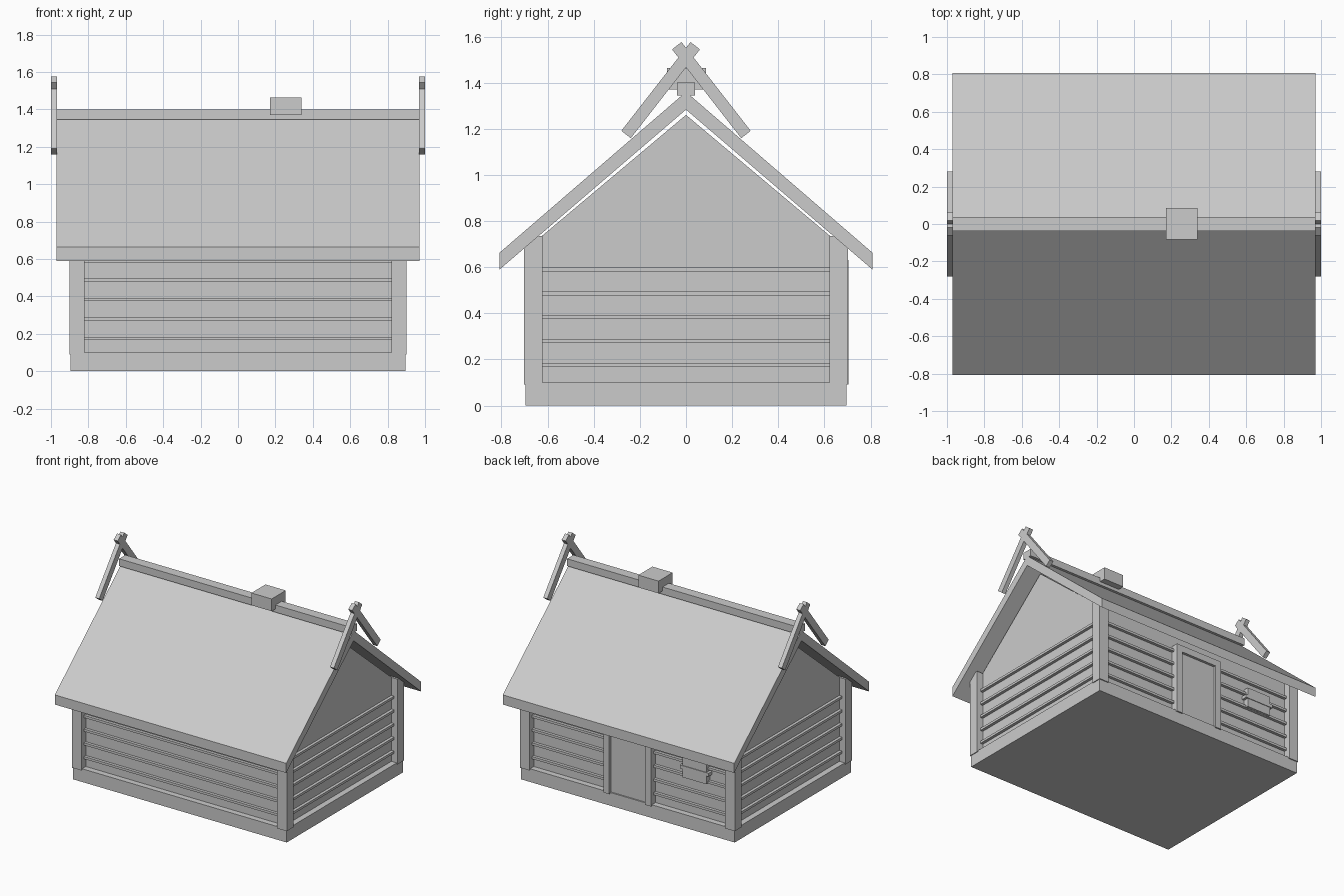
import bpy, bmesh
from math import hypot

if "Cube" in bpy.data.objects:
    bpy.data.objects.remove(bpy.data.objects["Cube"])


def prism(name, profile, x0, x1):
    """Extrude a (y, z) profile along x."""
    bm = bmesh.new()
    face = bm.faces.new([bm.verts.new((x0, y, z)) for y, z in profile])
    ext = bmesh.ops.extrude_face_region(bm, geom=[face])
    verts = [v for v in ext["geom"] if isinstance(v, bmesh.types.BMVert)]
    bmesh.ops.translate(bm, verts=verts, vec=(x1 - x0, 0, 0))
    bmesh.ops.recalc_face_normals(bm, faces=bm.faces)
    mesh = bpy.data.meshes.new(name)
    bm.to_mesh(mesh)
    bm.free()
    obj = bpy.data.objects.new(name, mesh)
    bpy.context.collection.objects.link(obj)
    return obj


def box(name, x0, x1, y0, y1, z0, z1):
    return prism(name, [(y0, z0), (y1, z0), (y1, z1), (y0, z1)], x0, x1)


# Base, and house body with gable ends
box("base", -0.895, 0.895, -0.695, 0.695, 0, 0.1)
prism("walls", [(-0.65, 0.08), (0.65, 0.08), (0.65, 0.714), (0, 1.26), (-0.65, 0.714)],
      -0.85, 0.85)

# Corner posts
for sx in (-1, 1):
    for sy in (-1, 1):
        x, y = sx * 0.861, sy * 0.663
        box("corner_post", x - 0.04, x + 0.04, y - 0.04, y + 0.04, 0.09, 0.735)

# Horizontal battens all around the walls
for i in range(5):
    z = 0.175 + i * 0.104
    box("long_batten", -0.825, 0.825, -0.672, 0.672, z - 0.009, z + 0.009)
    box("gable_batten", -0.872, 0.872, -0.63, 0.63, z - 0.009, z + 0.009)

# Roof: folded slab with plumb-cut eaves, and the ridge beam
prism("roof", [(-0.808, 0.59), (0, 1.283), (0.808, 0.59),
               (0.808, 0.663), (0, 1.36), (-0.808, 0.663)], -0.97, 0.97)
box("ridge_beam", -0.97, 0.97, -0.038, 0.038, 1.345, 1.4)

# Smoke vent on the ridge
box("chimney", 0.17, 0.34, -0.083, 0.086, 1.37, 1.463)

# Crossed gable boards at both ends
low, high, half = (0.26, 1.175), (-0.04, 1.56), 0.026
dy, dz = high[0] - low[0], high[1] - low[1]
n = hypot(dy, dz)
ny, nz = -dz / n * half, dy / n * half
for side in (-1, 1):
    for flip in (-1, 1):
        pts = [(flip * (p[0] + s * ny), p[1] + s * nz)
               for p, s in ((low, 1), (low, -1), (high, -1), (high, 1))]
        prism("crossed_board", pts, side * 0.967, side * 1.0)

# Door with frame on the back wall
box("door", -0.16, 0.16, 0.64, 0.685, 0.1, 0.59)
for s in (-1, 1):
    box("door_jamb", s * 0.15, s * 0.2, 0.64, 0.705, 0.09, 0.58)
box("door_lintel", -0.2, 0.2, 0.64, 0.705, 0.58, 0.63)

# Small shuttered window on the back wall
box("window_shutter", -0.655, -0.455, 0.64, 0.69, 0.375, 0.525)
box("window_bar", -0.675, -0.435, 0.64, 0.695, 0.44, 0.465)
